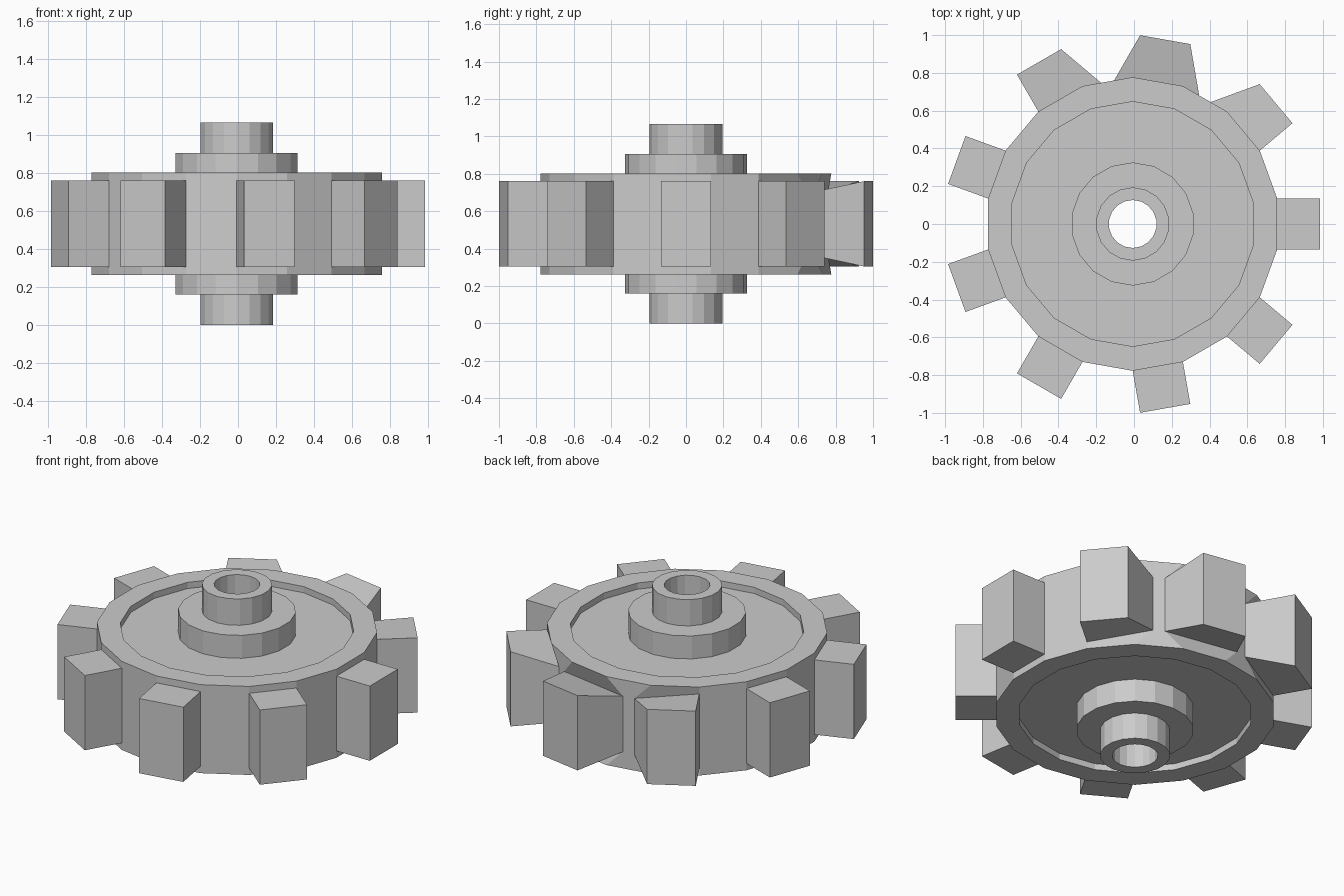
import bpy, bmesh
from math import sin, cos, radians
from mathutils import Vector

if "Cube" in bpy.data.objects:
    bpy.data.objects.remove(bpy.data.objects["Cube"])

N = 18            # sides of every ring
CX = -0.007       # axis position in x
MID = 0.5325      # height of the mirror plane
R = 0.777         # body radius
TIP = 0.991       # distance from the axis to a tooth's end face

bm = bmesh.new()


def direction(deg):
    return Vector((cos(radians(deg)), sin(radians(deg)), 0))


def ring(r, h):
    # vertex k sits at 20k - 10 degrees, so side k faces 20k degrees
    return [bm.verts.new(direction(20 * k - 10) * r + Vector((CX, 0, MID + h)))
            for k in range(N)]


def bridge(a, b, skip_even=False):
    for k in range(N):
        if not (skip_even and k % 2 == 0):
            j = (k + 1) % N
            bm.faces.new((a[k], a[j], b[j], b[k]))


# Half profile: bore, shaft, collar, dished web, rim (radius, height from middle)
half = [(0.127, 0.5325), (0.194, 0.5325), (0.194, 0.372), (0.326, 0.372),
        (0.326, 0.232), (0.648, 0.232), (0.648, 0.27), (R, 0.27)]
upper = [ring(r, h) for r, h in half]
lower = [ring(r, -h) for r, h in half]
for a, b in zip(upper, upper[1:]):
    bridge(a, b)
for a, b in zip(lower, lower[1:]):
    bridge(b, a)
bridge(lower[0], upper[0])

# Tooth root rings on the outer wall
root_hi, root_lo = ring(R, 0.228), ring(R, -0.228)

# Tooth tips, extruded straight outward from the regular roots
tips = {}
for k in range(0, N, 2):
    j = (k + 1) % N
    n = direction(20 * k)
    out = n * (TIP - R * cos(radians(10)))
    tips[k] = [bm.verts.new(v.co + out)
               for v in (root_lo[k], root_lo[j], root_hi[j], root_hi[k])]

# The two gaps at 60 and 100 degrees are inset, flaring the nearby tooth roots
for k in (3, 5):
    for row, h in ((root_hi, 0.17), (root_lo, -0.17)):
        a, b = row[k], row[k + 1]
        step = (b.co - a.co).normalized() * 0.1
        a.co += step
        b.co -= step
        a.co.z = b.co.z = MID + h

bridge(lower[-1], root_lo)
bridge(root_lo, root_hi, skip_even=True)
bridge(root_hi, upper[-1])

# Teeth
for k, tip in tips.items():
    j = (k + 1) % N
    root = [root_lo[k], root_lo[j], root_hi[j], root_hi[k]]
    bm.faces.new(tip)
    for i in range(4):
        m = (i + 1) % 4
        bm.faces.new((root[i], root[m], tip[m], tip[i]))

bmesh.ops.recalc_face_normals(bm, faces=bm.faces)
mesh = bpy.data.meshes.new("gear_wheel")
bm.to_mesh(mesh)
bm.free()
gear = bpy.data.objects.new("gear_wheel", mesh)
bpy.context.collection.objects.link(gear)
